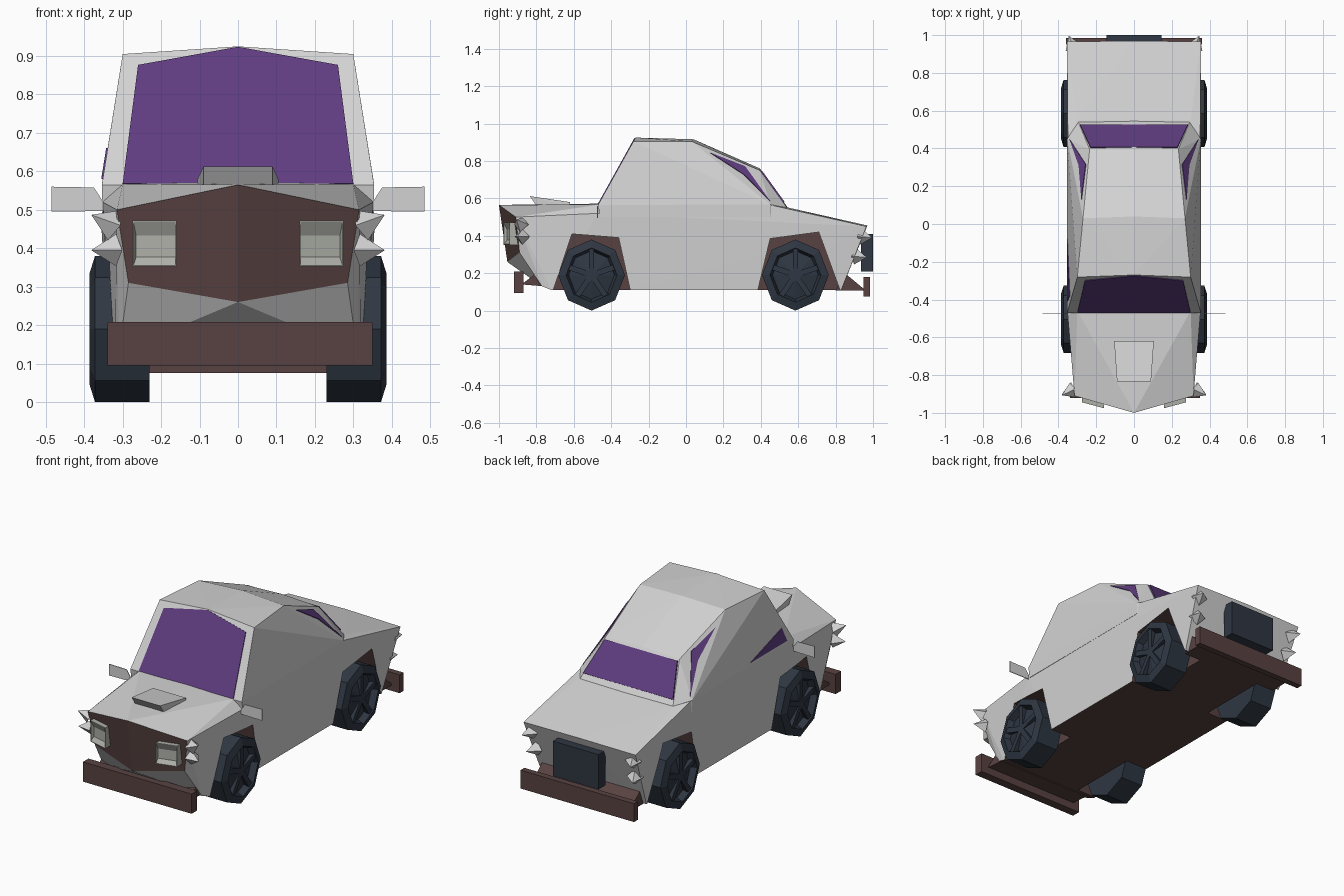
import bpy, bmesh, math
from mathutils import Vector, Matrix
from mathutils.bvhtree import BVHTree

if "Cube" in bpy.data.objects:
    bpy.data.objects.remove(bpy.data.objects["Cube"])


def mat(name, r, g, b):
    m = bpy.data.materials.new(name)
    m.diffuse_color = (r, g, b, 1)
    m.use_nodes = True
    m.node_tree.nodes["Principled BSDF"].inputs["Base Color"].default_value = m.diffuse_color
    return m


GREY = mat("pale grey paint", 0.65, 0.65, 0.65)
BROWN = mat("dark brown trim", 0.097, 0.055, 0.053)
PURPLE = mat("purple glass", 0.115, 0.046, 0.215)
NAVY = mat("navy rubber", 0.028, 0.038, 0.055)
LAMP = mat("lamp grey", 0.42, 0.43, 0.39)


def finish(name, bm, mats, rule=None):
    bm.normal_update()
    if rule:
        for f in bm.faces:
            f.material_index = rule(f)
    me = bpy.data.meshes.new(name)
    bm.to_mesh(me)
    bm.free()
    for m in mats:
        me.materials.append(m)
    ob = bpy.data.objects.new(name, me)
    bpy.context.collection.objects.link(ob)
    return ob


def hull_bm(pts, mirror=False):
    pts = [Vector(p) for p in pts]
    if mirror:
        pts += [Vector((-p.x, p.y, p.z)) for p in pts if p.x > 0]
    bm = bmesh.new()
    for p in pts:
        bm.verts.new(p)
    bmesh.ops.convex_hull(bm, input=bm.verts[:])
    bmesh.ops.dissolve_limit(bm, angle_limit=0.01, verts=bm.verts[:], edges=bm.edges[:])
    bmesh.ops.recalc_face_normals(bm, faces=bm.faces[:])
    return bm


def hull(name, pts, mats, mirror=False, rule=None):
    return finish(name, hull_bm(pts, mirror), mats, rule)


def box_pts(x0, x1, y0, y1, z0, z1):
    return [(x, y, z) for x in (x0, x1) for y in (y0, y1) for z in (z0, z1)]


def plate(name, pts, m, t=0.004):
    # thin plate standing proud of the surface it lies on
    pts = [Vector(p) for p in pts]
    n = (pts[1] - pts[0]).cross(pts[2] - pts[0]).normalized()
    if n.dot(pts[0] - Vector((0, 0.05, 0.4))) < 0:
        n = -n
    bm = bmesh.new()
    lo = [bm.verts.new(p - n * 0.003) for p in pts]
    hi = [bm.verts.new(p + n * t) for p in pts]
    bm.faces.new(lo)
    bm.faces.new(hi)
    for i in range(len(pts)):
        j = (i + 1) % len(pts)
        bm.faces.new((lo[i], lo[j], hi[j], hi[i]))
    bmesh.ops.recalc_face_normals(bm, faces=bm.faces[:])
    return finish(name, bm, [m])


# Lower body with brown grille and floor
def body_rule(f):
    grille = f.normal.y < -0.6 and min(v.co.z for v in f.verts) > 0.25
    return 1 if grille or f.normal.z < -0.88 else 0


body = hull("lower_body", [
    (0, -1, 0.565), (0.315, -0.91, 0.50), (0.285, -0.89, 0.31), (0, -0.955, 0.26),
    (0.31, -0.77, 0.13), (0.32, -0.72, 0.11), (0.335, -0.3, 0.11), (0.335, 0.4, 0.11),
    (0.33, 0.83, 0.11), (0.355, 0.965, 0.45), (0, 0.97, 0.455), (0.352, -0.47, 0.52),
    (0.30, -0.46, 0.567), (0, -0.46, 0.572), (0.35, 0.45, 0.565), (0.30, 0.55, 0.55)],
    [GREY, BROWN], True, body_rule)

# Wheel wells
for prof in ([(-0.73, 0.05), (-0.61, 0.41), (-0.36, 0.39), (-0.285, 0.05)],
             [(0.37, 0.05), (0.45, 0.385), (0.71, 0.42), (0.845, 0.05)]):
    for s in (1, -1):
        cut = hull("well_cutter", [(s * x, y, z) for x in (0.2, 0.5) for y, z in prof],
                   [GREY, BROWN], rule=lambda f: 1)
        cut.hide_render = True
        mod = body.modifiers.new("well", 'BOOLEAN')
        mod.operation, mod.solver, mod.object = 'DIFFERENCE', 'EXACT', cut
        bpy.context.view_layer.objects.active = body
        bpy.ops.object.modifier_apply(modifier=mod.name)
        bpy.data.objects.remove(cut)

# Cabin
cab = hull_bm([
    (0.354, -0.47, 0.565), (0.30, -0.281, 0.905), (0, -0.27, 0.925), (0.27, 0.03, 0.905),
    (0, 0.04, 0.916), (0.235, 0.395, 0.75), (0, 0.395, 0.76), (0.295, 0.54, 0.55),
    (0, 0.545, 0.55), (0.354, 0.45, 0.567), (0.354, -0.46, 0.5), (0.354, 0.45, 0.5)], True)
tree = BVHTree.FromBMesh(cab)
finish("cabin", cab, [GREY])


def hit(origin, direction):
    return tree.ray_cast(Vector(origin), Vector(direction))[0]


# Windscreen, rear window and side windows laid on the cabin
def screen_y(z):
    return -0.47 + (z - 0.565) / 0.36 * 0.2


plate("windscreen", [(x, screen_y(z), z) for x, z in
                     [(-0.30, 0.567), (0.30, 0.567), (0.26, 0.875), (0, 0.922), (-0.26, 0.875)]], PURPLE)
plate("rear_window", [hit((x, y, 2), (0, 0, -1)) for x, y in
                      [(-0.23, 0.402), (0.23, 0.402), (0.285, 0.52), (-0.285, 0.52)]], PURPLE, 0.008)
for s, side in ((1, "right"), (-1, "left")):
    wins = {"quarter": [(0.13, 0.842), (0.315, 0.77), (0.448, 0.585), (0.31, 0.725)]}
    if s < 0:
        wins["door"] = [(-0.08, 0.58), (-0.41, 0.58), (-0.38, 0.66)]
    for n, prof in wins.items():
        plate(f"{side}_{n}_window", [hit((s, y, z), (-s, 0, 0)) for y, z in prof], PURPLE)

# Bonnet scoop, open side leaning under
hull("bonnet_scoop", [(0.09, -0.835, 0.612), (0.09, -0.80, 0.56), (0.105, -0.62, 0.58),
                      (0.105, -0.62, 0.55)], [GREY], True)

# Bumpers and their mounts
hull("front_bumper", box_pts(-0.34, 0.35, -0.92, -0.87, 0.095, 0.208), [BROWN])
hull("front_bumper_mount", [(0.3, -0.88, 0.14), (0.3, -0.80, 0.20), (0.3, -0.76, 0.13)], [BROWN], True)
hull("rear_bumper", box_pts(-0.36, 0.36, 0.95, 0.985, 0.075, 0.18), [BROWN])
hull("rear_bumper_mount", [(0.31, 0.96, 0.108), (0.31, 0.80, 0.108), (0.31, 0.85, 0.2)], [BROWN], True)

# Rear number board
hull("rear_board", box_pts(-0.145, 0.145, 0.935, 1.0, 0.21, 0.41), [NAVY])

# Hollow headlights, door mirrors and spiked corner lamps
for s, side in ((1, "right"), (-1, "left")):
    bm = hull_bm([(s * x, y, z) for x, yf in ((0.16, -0.975), (0.275, -0.944))
                  for y in (yf, -0.88) for z in (0.352, 0.472)])
    bm.normal_update()
    front = min(bm.faces, key=lambda f: f.normal.y)
    bmesh.ops.inset_region(bm, faces=[front], thickness=0.004)
    bmesh.ops.inset_region(bm, faces=[front], thickness=0.004, depth=-0.018)
    for v in front.verts:
        v.co.z = 0.405 + (0.028 if v.co.z > 0.412 else -0.028)
    idx = front.index = len(bm.faces) + 5
    finish(f"{side}_headlight", bm, [LAMP, BROWN], lambda f: int(f.index == idx))

    hull(f"{side}_mirror", [(s * x, y, z) for y in (-0.475, -0.471) for x, z in
                            [(0.335, 0.497), (0.375, 0.558), (0.485, 0.56), (0.485, 0.495)]], [GREY])

    for n, (loc, axis, r, d) in {
            "upper_front_lamp": ((0.335, -0.885, 0.465), (0.75, -0.35, 0.35), 0.042, 0.07),
            "lower_front_lamp": ((0.330, -0.880, 0.395), (0.85, -0.35, 0.0), 0.042, 0.07),
            "upper_rear_lamp": ((0.325, 0.945, 0.395), (0.35, 0.9, -0.1), 0.045, 0.07),
            "lower_rear_lamp": ((0.315, 0.915, 0.29), (0.4, 0.9, -0.1), 0.045, 0.07)}.items():
        v = Vector((axis[0] * s, axis[1], axis[2])).normalized()
        bm = bmesh.new()
        bmesh.ops.create_cone(bm, cap_ends=True, segments=4, radius1=r, radius2=0, depth=d)
        m = Matrix.Translation(Vector((loc[0] * s, loc[1], loc[2])) + v * d * 0.3)
        bmesh.ops.transform(bm, verts=bm.verts[:],
                            matrix=m @ v.to_track_quat('Z', 'Y').to_matrix().to_4x4())
        finish(f"{side}_{n}", bm, [GREY])

# Eight-sided wheels: dished face, pointed hub and five spokes
for s, side in ((1, "right"), (-1, "left")):
    for end, yc in (("front", -0.505), ("rear", 0.585)):
        bm = bmesh.new()
        bmesh.ops.create_cone(bm, cap_ends=True, segments=8, radius1=0.19, radius2=0.19, depth=0.142)
        bm.normal_update()
        face = max(bm.faces, key=lambda f: f.normal.z)
        bmesh.ops.inset_region(bm, faces=[face], thickness=0.045, depth=0.014)
        bmesh.ops.inset_region(bm, faces=[face], thickness=0.015, depth=-0.035)
        hub = bmesh.ops.poke(bm, faces=[face])["verts"][0]
        hub.co.z += 0.03
        for k in range(5):
            g = bmesh.ops.create_cube(bm, size=1)["verts"]
            bmesh.ops.transform(bm, verts=g, matrix=Matrix.Rotation(k * math.tau / 5, 4, 'Z')
                                @ Matrix.Translation((0.075, 0, 0.066))
                                @ Matrix.Diagonal((0.14, 0.03, 0.025, 1)))
        # wheel axis z becomes x, a corner points down
        for v in bm.verts:
            x, y, z = v.co
            v.co = (s * (0.301 + z), yc + y * 0.94, 0.19 + x)
        bmesh.ops.recalc_face_normals(bm, faces=bm.faces[:])
        finish(f"{end}_{side}_wheel", bm, [NAVY])
